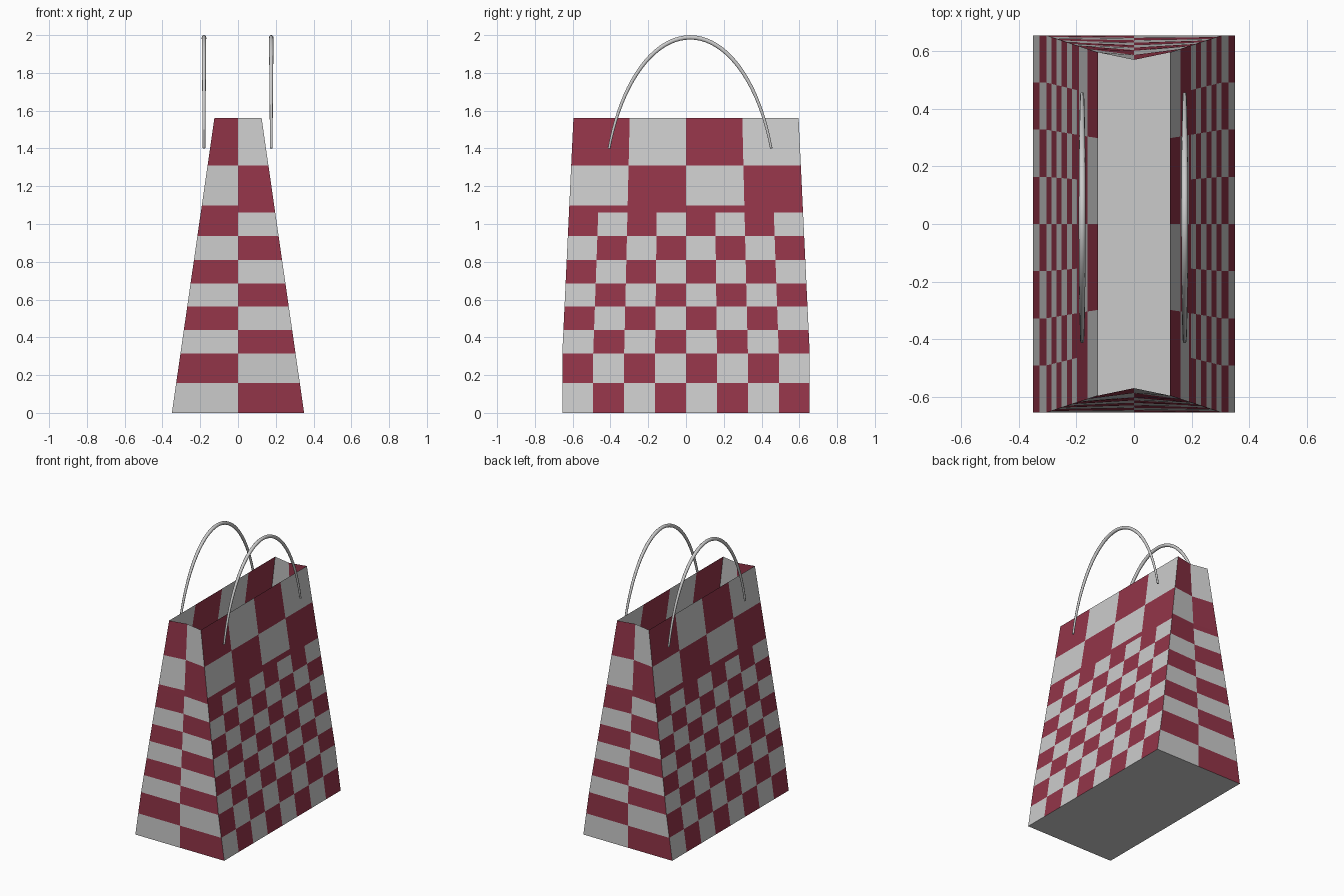
import bpy, bmesh, math

if "Cube" in bpy.data.objects:
    bpy.data.objects.remove(bpy.data.objects["Cube"])


def material(name, color):
    m = bpy.data.materials.new(name)
    m.diffuse_color = (*color, 1)
    m.use_nodes = True
    m.node_tree.nodes["Principled BSDF"].inputs["Base Color"].default_value = m.diffuse_color
    return m


paper = material("pale_paper", (0.8, 0.8, 0.8))
maroon = material("maroon", (0.29, 0.035, 0.066))

# Check row heights: small checks, a plain maroon strip, then large checks
LEVELS = [0, 0.157, 0.314, 0.438, 0.562, 0.686, 0.81, 0.936, 1.06, 1.098, 1.31, 1.56]
KINK, TOP, COLS = 0.314, 1.56, 8


def half_ring(z):
    """Folded front edge and right edge at height z, counter-clockwise."""
    t = max(0, (z - KINK) / (TOP - KINK))
    x = 0.35 - 0.225 * z / TOP
    y = 0.655 - 0.059 * t
    fold = 0.655 - 0.085 * t
    pts = [(-x, -y, z), (0, -fold, z)]
    pts += [(x, -y + 2 * y * i / COLS, z) for i in range(COLS)]
    return pts


def check(row, col, wide):
    """1 = maroon, 0 = pale."""
    if row < 8:
        return (row + col) % 2
    if row == 8:
        return 1
    return (row + 1 + (col // 2 if wide else col)) % 2


# Open paper bag with gusseted ends
bm = bmesh.new()
rings = []
for z in LEVELS:
    half = half_ring(z)
    rings.append([bm.verts.new(p) for p in half + [(-x, -y, h) for x, y, h in half]])
n = len(rings[0])
for row, (low, high) in enumerate(zip(rings, rings[1:])):
    for i in range(n):
        j = (i + 1) % n
        f = bm.faces.new((low[i], low[j], high[j], high[i]))
        k = i % (n // 2)
        f.material_index = check(row, k, False) if k < 2 else check(row, k - 2, True)
bm.faces.new(rings[0][::-1])
mesh = bpy.data.meshes.new("bag_body")
bm.to_mesh(mesh)
bm.free()
mesh.materials.append(paper)
mesh.materials.append(maroon)
bpy.context.collection.objects.link(bpy.data.objects.new("bag_body", mesh))


# Arched cord handles, thinner toward the ends
def handle(name, x):
    cu = bpy.data.curves.new(name, 'CURVE')
    cu.dimensions = '3D'
    cu.bevel_depth = 0.012
    cu.bevel_resolution = 3
    cu.use_fill_caps = True
    steps = 40
    sp = cu.splines.new('POLY')
    sp.points.add(steps)
    limit = math.acos(0.3 / 0.888)
    for i, p in enumerate(sp.points):
        a = limit * (2 * i / steps - 1)
        p.co = (x, 0.022 + 0.456 * math.sin(a), 1.1 + 0.888 * math.cos(a), 1)
        p.radius = 0.55 + 0.45 * math.cos(a * 0.5 * math.pi / limit)
    sp.use_smooth = True
    ob = bpy.data.objects.new(name, cu)
    bpy.context.collection.objects.link(ob)


handle("left_handle", -0.18)
handle("right_handle", 0.176)
